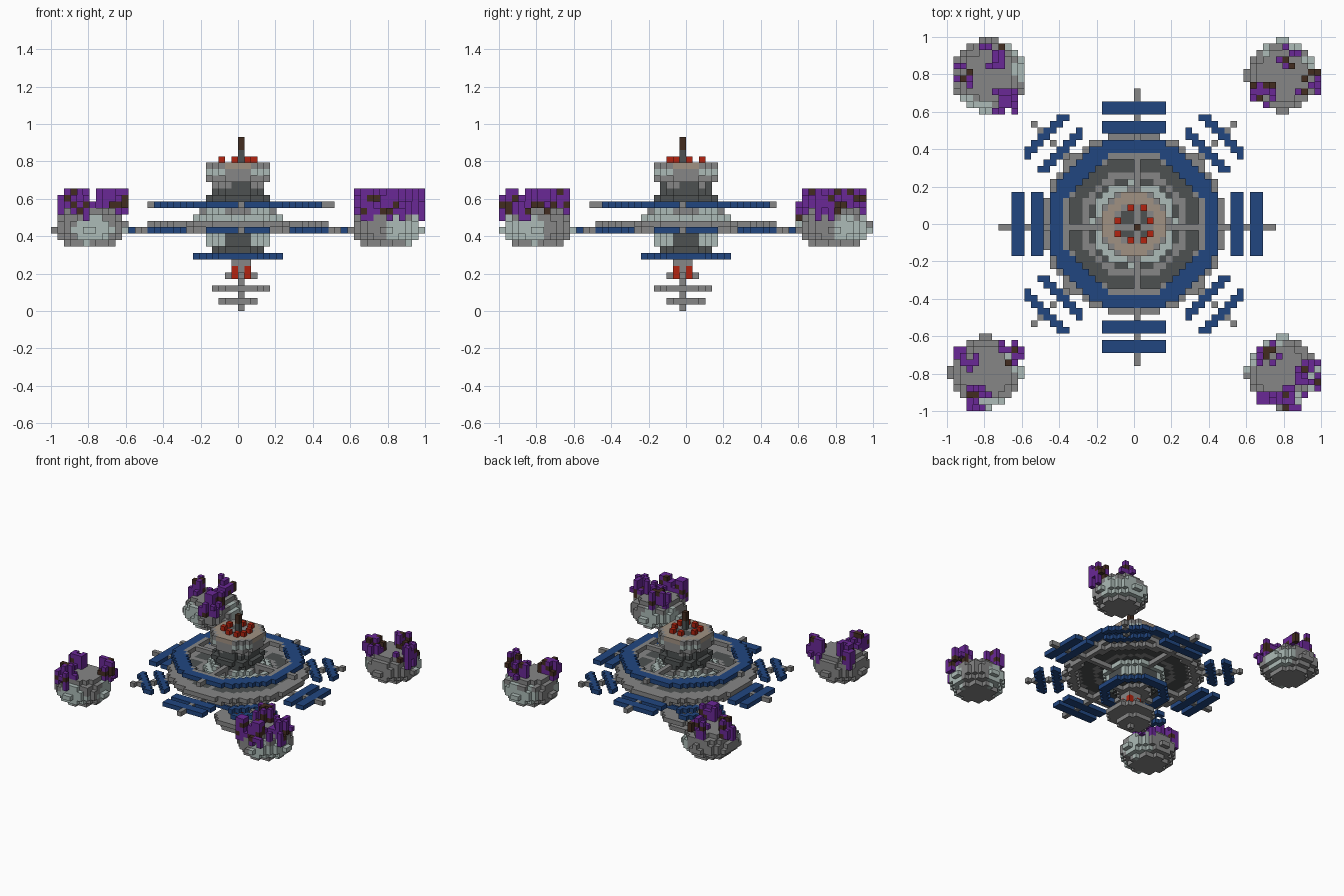
import bpy, bmesh, random
from mathutils import Vector

if "Cube" in bpy.data.objects:
    bpy.data.objects.remove(bpy.data.objects["Cube"])

V = 1 / 29                      # block size
random.seed(7)


def srgb(r, g, b):
    return tuple((c / 255 / 12.92) if c < 11 else ((c / 255 + .055) / 1.055) ** 2.4
                 for c in (r, g, b)) + (1,)


COLOURS = {
    "grey": srgb(134, 134, 134), "light": srgb(172, 187, 183),
    "dark": srgb(77, 81, 81), "blue": srgb(33, 70, 128),
    "purple": srgb(106, 40, 150), "brown": srgb(66, 44, 32),
    "red": srgb(178, 36, 16), "tan": srgb(160, 145, 130),
}
NAMES = list(COLOURS)
MATS = []
for name, col in COLOURS.items():
    m = bpy.data.materials.new(name)
    m.use_nodes = True
    m.diffuse_color = col
    m.node_tree.nodes["Principled BSDF"].inputs["Base Color"].default_value = col
    MATS.append(m)

# The corners of each block side, as two axes spanning it
SIDES = [Vector(s) for s in ((1, 0, 0), (-1, 0, 0), (0, 1, 0), (0, -1, 0), (0, 0, 1), (0, 0, -1))]


def build(name, cells):
    """Turn a dict of block position -> colour name into a mesh of outer faces."""
    bm = bmesh.new()
    verts = {}
    for pos, col in cells.items():
        p = Vector(pos)
        for n in SIDES:
            if tuple(int(c) for c in p + n) in cells:
                continue
            u = Vector((abs(n.y), abs(n.z), abs(n.x)))
            w = n.cross(u)
            mid = p + Vector((.5, .5, .5)) + n / 2
            ring = []
            for a, b in ((-1, -1), (1, -1), (1, 1), (-1, 1)):
                key = tuple(round(c) for c in mid + (u * a + w * b) / 2)
                if key not in verts:
                    verts[key] = bm.verts.new(Vector(key) * V)
                ring.append(verts[key])
            f = bm.faces.new(ring)
            f.material_index = NAMES.index(col)
    me = bpy.data.meshes.new(name)
    bm.to_mesh(me)
    bm.free()
    for m in MATS:
        me.materials.append(m)
    ob = bpy.data.objects.new(name, me)
    bpy.context.collection.objects.link(ob)
    return ob


def layer(cells, k, rule, size=23):
    """Fill one level by a rule giving a colour or None for each block."""
    for i in range(-size, size):
        for j in range(-size, size):
            col = rule(i, j)
            if col:
                cells[i, j, k] = col


def radius(i, j, cx=0, cy=0):
    return ((i + .5 - cx) ** 2 + (j + .5 - cy) ** 2) ** .5


def disc(r, col, cx=0, cy=0):
    return lambda i, j: col if radius(i, j, cx, cy) <= r else None


def corner(i, j):
    return min(abs(i + .5), abs(j + .5)) > 2


# Antenna on the roof
antenna = {(0, -1, k): "brown" if k > 24 else "dark" for k in range(23, 27)}
build("antenna", antenna)

# Red roof lamps
lamps = {}
for t in (-2, 0):
    for s in (-3, 2):
        lamps[s, t, 23] = "red"
        lamps[t + 1, s, 23] = "red"
build("roof_lamps", lamps)


# Control tower
def roof(i, j):
    r = radius(i, j)
    if r > 5.3:
        return None
    if r < 3.2:
        return "grey" if i == 0 or j == -1 or r > 2.8 else "dark"
    return "grey" if corner(i, j) and r > 4.8 else "tan"


tower = {}
layer(tower, 22, roof)
layer(tower, 21, lambda i, j: disc(5.3, "light" if corner(i, j) else "grey")(i, j))
layer(tower, 20, disc(5.1, "grey"))
layer(tower, 19, lambda i, j: disc(4.3, "dark" if abs(i) < 2 or abs(j) < 2 else "grey")(i, j))
layer(tower, 18, disc(4.3, "dark"))
layer(tower, 17, disc(5.1, "dark"))
layer(tower, 16, disc(4.6, "dark"))
layer(tower, 15, lambda i, j: disc(5.6, "light" if corner(i, j) else "grey")(i, j))
layer(tower, 14, disc(6.6, "light"))
build("control_tower", tower)


# Main saucer plate with ring markings
def plate(i, j):
    r = radius(i, j)
    if r > 14.2:
        return None
    if i == 0 or j == -1 or r > 11.2 or 7.3 < r < 8.3:
        return "grey"
    return "dark"


saucer = {}
layer(saucer, 13, plate)
build("saucer", saucer)


# Upper ring of panels on spokes
def upper(i, j):
    a, b = abs(i + .5), abs(j + .5)
    if max(a, b) < 13 and ((a > 11 and b < 5) or (b > 11 and a < 5)):
        return "blue"
    if 15 <= a + b <= 18 and abs(a - b) <= 6:
        return "blue"
    if 10.2 < radius(i, j) < 11.4:
        return "grey"
    if (j == -1 and -14 <= i <= 14) or (i == 0 and -15 <= j <= 13):
        return "grey"


ring = {}
layer(ring, 16, upper)
build("upper_panel_ring", ring)


# Outer panels on long arms
def outer(i, j):
    a, b = abs(i + .5), abs(j + .5)
    rows = (15, 16, 18, 19)
    if (abs(i) in rows and b < 5) or (abs(j + 1) in rows and a < 5):
        return "blue"
    if a + b in (22, 23, 27, 28) and abs(a - b) <= 6:
        return "blue"
    if (j == -1 and abs(i) <= 21) or (i == 0 and abs(j + 1) <= 21):
        return "grey"
    if a == b and 8 < a < 16:
        return "grey"
    if 12 < radius(i, j) < 13.4:
        return "grey"


arms = {}
layer(arms, 12, outer)
build("outer_panels", arms)

# Lower hull under the saucer
hull = {}
layer(hull, 12, disc(6.2, "light"))
for k in (11, 10):
    layer(hull, k, lambda i, j: disc(5.2, "light" if corner(i, j) else "dark")(i, j))
layer(hull, 9, disc(4.2, "dark"))
build("lower_hull", hull)


# Lower panel ring
def lower(i, j):
    a, b = abs(i + .5), abs(j + .5)
    if max(a, b) < 7 and ((a > 5 and b < 3) or (b > 5 and a < 3)):
        return "blue"
    if 8 <= a + b <= 9 and abs(a - b) <= 3:
        return "blue"
    if radius(i, j) < 3 or ((i == 0 or j == -1) and max(a, b) < 7):
        return "grey"


panels = {}
layer(panels, 8, lower)
build("lower_panel_ring", panels)

# Lower mast with lamps and stepped discs
mast = {(0, -1, k): "grey" for k in range(8)}
layer(mast, 7, disc(1.6, "grey", .5, -.5))
for k in (6, 5):
    layer(mast, k, lambda i, j: "red" if abs(i) == 1 and abs(j + 1) == 1 else
          "grey" if abs(i) + abs(j + 1) <= (2 if k == 5 else 1) else None)
layer(mast, 3, disc(4.5, "grey", .5, -.5))
layer(mast, 1, disc(3, "grey"))
build("lower_mast", mast)

# Floating rocks: centre and the spots where crystals grow
ROCKS = {
    "back_right": ((-22.5, 23), ((-22, 26), (-26, 23), (-20, 19))),
    "back_left": ((23, 23), ((23.5, 26), (20, 20.5), (27, 22))),
    "front_right": ((-23, -23), ((-26, -21), (-19, -20), (-24, -27))),
    "front_left": ((23, -23), ((21, -20), (27.5, -23.5), (24.5, -27), (20, -26))),
}
for side, ((cx, cy), spots) in ROCKS.items():
    rock = {}
    patches = [(cx + random.choice((-4.5, 4.5)), cy + random.uniform(-4, 4), 12.5) for _ in range(2)]
    patches += [(cx + random.uniform(-4, 4), cy + random.choice((-4.5, 4.5)), 12.5) for _ in range(2)]

    def stone(i, j, k, r):
        if radius(i, j, cx, cy) > r:
            return None
        c = Vector((i + .5, j + .5, k + .5))
        return "light" if any((c - Vector(p)).length < 2.3 for p in patches) else "grey"

    for k, r in zip(range(10, 16), (3.7, 4.8, 5.6, 5.5, 5, 4)):
        layer(rock, k, lambda i, j: stone(i, j, k, r), 29)
    build("rock_" + side, rock)

    # Branching crystals on the rim
    crystal = {}
    for sx, sy in spots:
        for i in range(-29, 29):
            for j in range(-29, 29):
                d = radius(i, j, sx, sy)
                if d > 2.3 or random.random() < .3:
                    continue
                low = 14 + random.choice((0, 0, 1, 2))
                high = 19 if d < 1.2 else random.choice((16, 17, 18, 19))
                for k in range(low, max(high, low + 1)):
                    crystal[i, j, k] = "brown" if random.random() < .2 else "purple"
    build("crystals_" + side, crystal)
